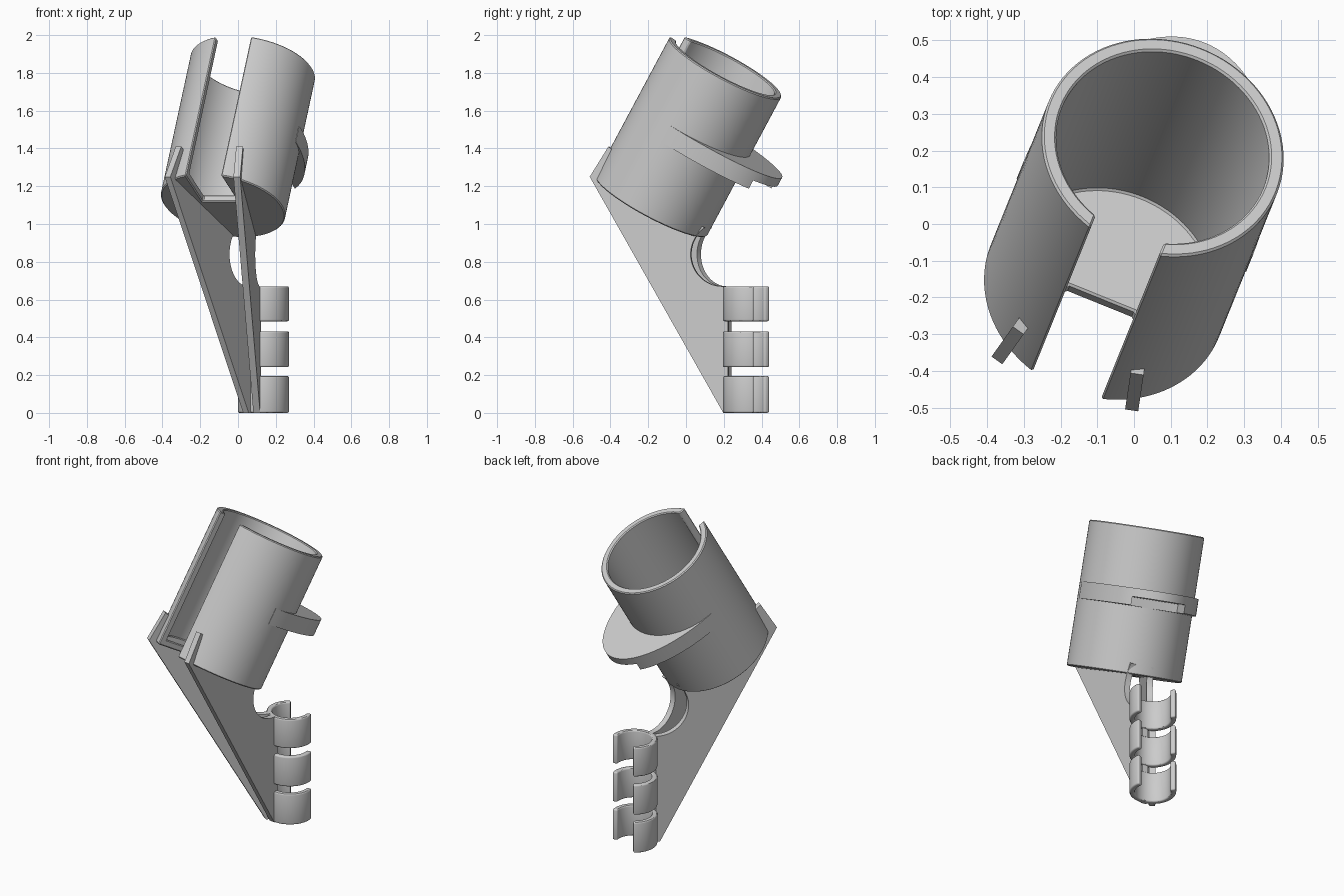
import bpy, bmesh
from math import sin, cos, pi, radians
from mathutils import Matrix, Vector

if "Cube" in bpy.data.objects:
    bpy.data.objects.remove(bpy.data.objects["Cube"])

AZ, TILT = radians(22), radians(30)
R, R_IN, LENGTH, FLOOR = 0.335, 0.295, 0.85, 0.04


def frame(x, y, z, origin):
    m = Matrix((x, y, z)).transposed().to_4x4()
    m.translation = origin
    return m


# Tilted cup frame: x across, y towards the back, z along the tube
CUP = frame(Vector((cos(AZ), -sin(AZ), 0)),
            Vector((cos(TILT) * sin(AZ), cos(TILT) * cos(AZ), -sin(TILT))),
            Vector((sin(TILT) * sin(AZ), sin(TILT) * cos(AZ), cos(TILT))),
            Vector((-0.08, -0.184, 1.096)))


def arc(rx, ry, a0, a1, n, cx=0, cy=0):
    return [(cx + rx * cos(a0 + (a1 - a0) * i / n),
             cy + ry * sin(a0 + (a1 - a0) * i / n)) for i in range(n + 1)]


def prism(name, outline, z0, z1, matrix):
    bm = bmesh.new()
    face = bm.faces.new([bm.verts.new((x, y, z0)) for x, y in outline])
    ext = bmesh.ops.extrude_face_region(bm, geom=[face])
    top = [g for g in ext['geom'] if isinstance(g, bmesh.types.BMVert)]
    bmesh.ops.translate(bm, verts=top, vec=(0, 0, z1 - z0))
    bmesh.ops.recalc_face_normals(bm, faces=bm.faces)
    bm.transform(matrix)
    me = bpy.data.meshes.new(name)
    bm.to_mesh(me)
    bm.free()
    ob = bpy.data.objects.new(name, me)
    bpy.context.collection.objects.link(ob)
    return ob


def circle(r, n=96):
    return arc(r, r, 0, 2 * pi, n)[:-1]


def box(x0, x1, y0, y1):
    return [(x0, y0), (x1, y0), (x1, y1), (x0, y1)]


def select(ob):
    bpy.ops.object.select_all(action='DESELECT')
    ob.select_set(True)
    bpy.context.view_layer.objects.active = ob


def cut(ob, outline, z0, z1, matrix=CUP):
    cutter = prism("cutter", outline, z0, z1, matrix)
    mod = ob.modifiers.new("cut", 'BOOLEAN')
    mod.object, mod.operation, mod.solver = cutter, 'DIFFERENCE', 'EXACT'
    select(ob)
    bpy.ops.object.modifier_apply(modifier=mod.name)
    bpy.data.objects.remove(cutter)


def finish(ob, bevel=0, segments=1):
    select(ob)
    if bevel:
        mod = ob.modifiers.new("bevel", 'BEVEL')
        mod.width, mod.segments = bevel, segments
        mod.limit_method, mod.angle_limit = 'ANGLE', radians(50)
        bpy.ops.object.modifier_apply(modifier=mod.name)
    bpy.ops.object.shade_smooth_by_angle(angle=radians(30))


# Cup tube with floor and front slot
cup = prism("cup_tube", circle(R), 0, LENGTH, CUP)
cut(cup, circle(R_IN), FLOOR, LENGTH + 0.1)
cut(cup, box(-0.1, 0.1, -0.5, -0.045), -0.1, LENGTH + 0.1)
finish(cup, 0.01)

# Half-oval flange at the back, with a groove underneath
flange = prism("back_flange",
               arc(R + 0.002, 0.56, 0, pi, 64) + arc(0.315, 0.315, pi, 0, 48),
               0.39, 0.49, CUP)
cut(flange, box(-0.16, 0.16, 0.34, 0.7), 0.3, 0.44)
finish(flange)

# Two upright webs spreading from the clip to the cup
profile = ([(-0.02, 0), (0.005, 0), (0.72, 1.25), (0.62, 1.41)]
           + arc(0.17, 0.17, radians(55), -pi / 2, 24, 0.01, 0.84)
           + [(-0.02, 0.67)])
for name, hinge, az in (("left_web", (0.045, 0.215, 0), radians(35.5)),
                        ("right_web", (0.1, 0.205, 0), radians(8.5))):
    m = frame(Vector((-sin(az), -cos(az), 0)), Vector((0, 0, 1)),
              Vector((-cos(az), sin(az), 0)), Vector(hinge))
    web = prism(name, profile, -0.018, 0.018, m)
    cut(web, circle(R - 0.012), 0.01, 1.2)
    finish(web)

# Three snap-on clip rings, open towards the back
mid, half = pi / 2 - AZ, radians(55)
a0, a1 = mid + half, mid + 2 * pi - half
ring = arc(0.135, 0.135, a0, a1, 48) + arc(0.103, 0.103, a1, a0, 48)
for i, (z0, z1) in enumerate(((0, 0.195), (0.242, 0.432), (0.485, 0.67))):
    clip = prism(f"clip_ring_{i + 1}", ring, z0, z1,
                 Matrix.Translation((0.135, 0.33, 0)))
    finish(clip, 0.011, 3)
